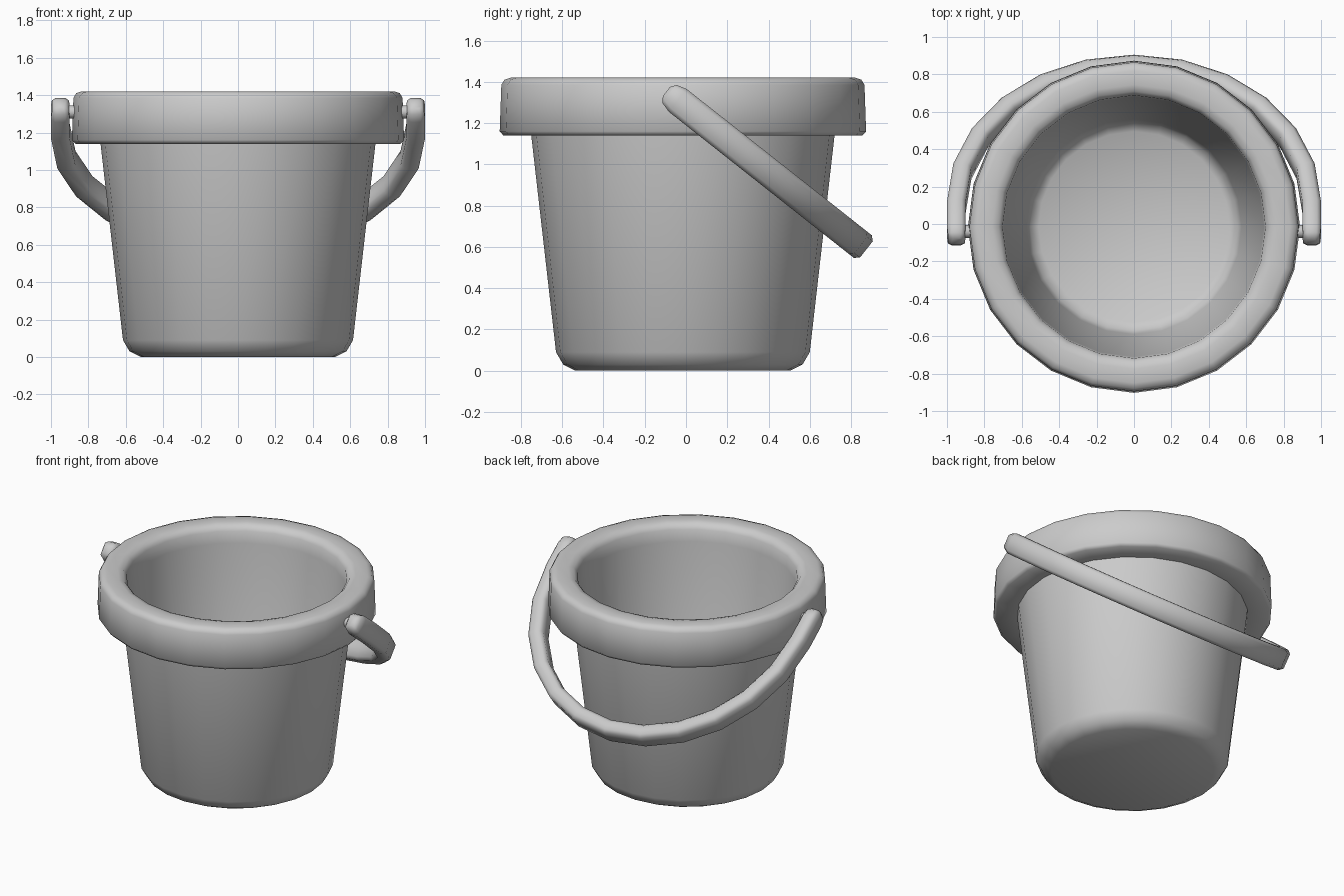
import bpy, bmesh, math
from mathutils import Vector, Matrix

cube = bpy.data.objects.get("Cube")
if cube:
    bpy.data.objects.remove(cube, do_unlink=True)

grey = bpy.data.materials.new("light grey plastic")
grey.use_nodes = True
COLOUR = (0.6, 0.6, 0.6, 1)
grey.diffuse_color = COLOUR
grey.node_tree.nodes["Principled BSDF"].inputs["Base Color"].default_value = COLOUR


def finish(bm, name, angle=60):
    bmesh.ops.remove_doubles(bm, verts=bm.verts, dist=1e-4)
    bmesh.ops.recalc_face_normals(bm, faces=bm.faces)
    mesh = bpy.data.meshes.new(name)
    bm.to_mesh(mesh)
    bm.free()
    mesh.materials.append(grey)
    ob = bpy.data.objects.new(name, mesh)
    bpy.context.collection.objects.link(ob)
    bpy.ops.object.select_all(action='DESELECT')
    ob.select_set(True)
    bpy.context.view_layer.objects.active = ob
    bpy.ops.object.shade_smooth_by_angle(angle=math.radians(angle))
    return ob


# Bucket: one closed profile turned around the vertical axis
CENTRE_Y = -0.015
outside = [(0, 0), (0.52, 0), (0.58, 0.03), (0.615, 0.09), (0.735, 1.14)]
rim = [(0.87, 1.14), (0.888, 1.16), (0.88, 1.385), (0.865, 1.41), (0.835, 1.42),
       (0.76, 1.42), (0.725, 1.41), (0.703, 1.38)]
inside = [(0.695, 1.3), (0.575, 0.13), (0.555, 0.08), (0.51, 0.05), (0, 0.05)]

bm = bmesh.new()
verts = [bm.verts.new((0, CENTRE_Y - r, z)) for r, z in outside + rim + inside]
edges = [bm.edges.new(pair) for pair in zip(verts, verts[1:])]
bmesh.ops.spin(bm, geom=verts + edges, cent=(0, CENTRE_Y, 0), axis=(0, 0, 1),
               angle=math.tau, steps=24)
finish(bm, "bucket")

# Handle: chamfered bar swept along a tilted half circle with straight ends
PIVOT = Vector((0, -0.04, 1.31))
down = Vector((0, 0.785, -0.62)).normalized()
normal = Vector((0, 0.62, 0.785)).normalized()
across = Vector((1, 0, 0))
RADIUS, STRAIGHT = 0.95, 0.165
section = [(0.05, 0.05), (0.028, 0.07), (-0.028, 0.07), (-0.05, 0.05)]
section += [(-u, -v) for u, v in section]

# each stop: angle, distance before the arc, radial scale, height scale
start = [(0, STRAIGHT + 0.07, 0.6, 0.4), (0, STRAIGHT + 0.05, 0.9, 0.8), (0, STRAIGHT, 1, 1)]
arc = [(math.pi * i / 12, 0, 1, 1) for i in range(13)]
end = [(math.pi, d, su, sv) for _, d, su, sv in reversed(start)]

bm = bmesh.new()
rings = []
for angle, back, su, sv in start + arc + end:
    radial = across * math.cos(angle) + down * math.sin(angle)
    centre = PIVOT + down * (STRAIGHT - back) + radial * RADIUS
    rings.append([bm.verts.new(centre + radial * u * su + normal * v * sv)
                  for u, v in section])
for a, b in zip(rings, rings[1:]):
    for i in range(8):
        j = (i + 1) % 8
        bm.faces.new((a[i], a[j], b[j], b[i]))
bm.faces.new(rings[0])
bm.faces.new(rings[-1])
finish(bm, "handle")

# Pins joining the handle to the rim
for side, label in ((1, "left"), (-1, "right")):
    bm = bmesh.new()
    place = Matrix.Translation((side * 0.89, PIVOT.y, PIVOT.z)) @ Matrix.Rotation(math.pi / 2, 4, 'Y')
    bmesh.ops.create_cone(bm, cap_ends=True, segments=12, radius1=0.035, radius2=0.035,
                          depth=0.08, matrix=place)
    finish(bm, label + "_pin")
